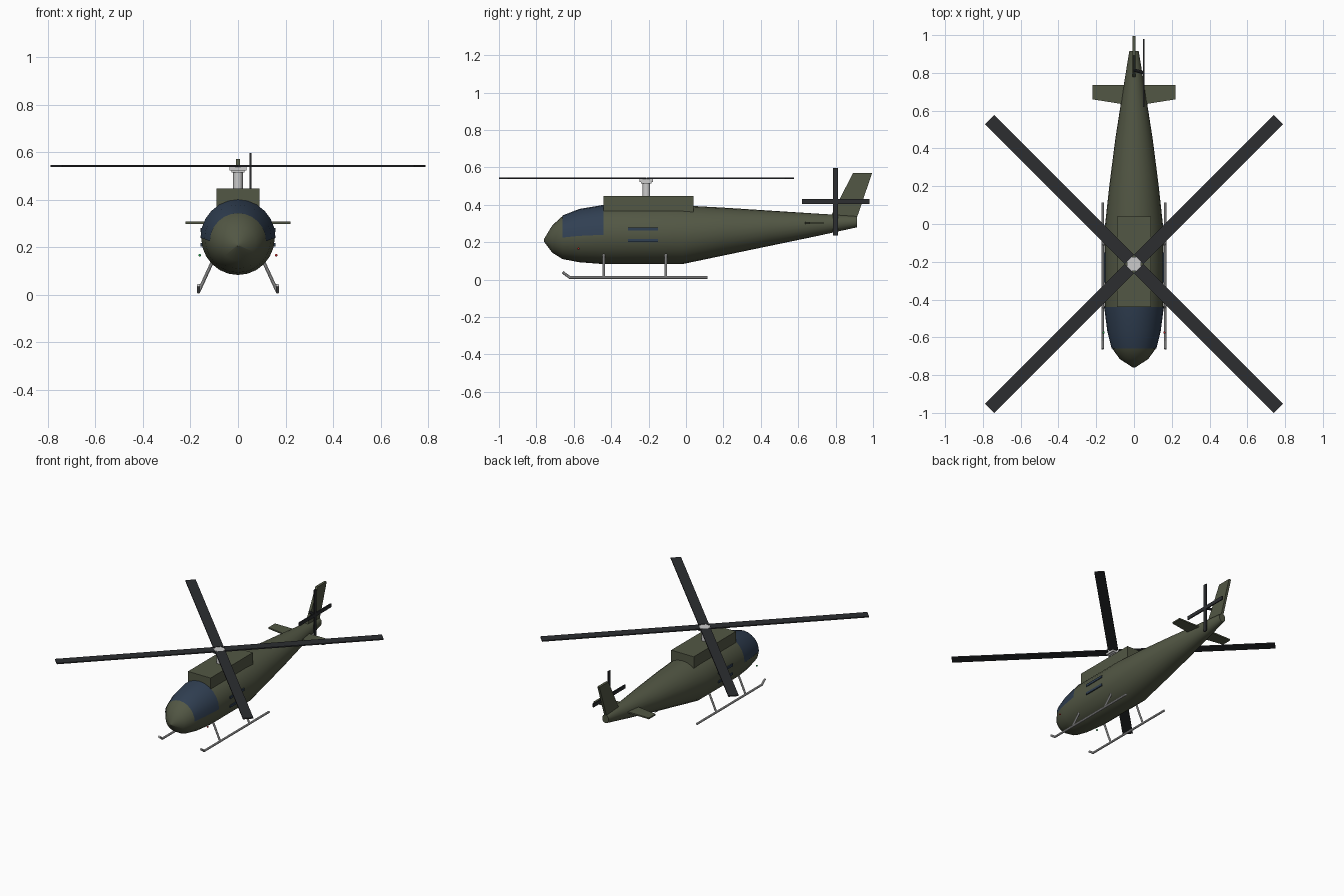
import bpy, bmesh, math
from mathutils import Vector, Matrix

if "Cube" in bpy.data.objects:
    bpy.data.objects.remove(bpy.data.objects["Cube"])


def mat(name, r, g, b):
    m = bpy.data.materials.new(name)
    m.diffuse_color = (r, g, b, 1)
    m.use_nodes = True
    m.node_tree.nodes["Principled BSDF"].inputs["Base Color"].default_value = m.diffuse_color
    return m


OLIVE = mat("olive", 0.085, 0.095, 0.058)
GLASS = mat("dark_glass", 0.03, 0.05, 0.085)
BLACK = mat("blade_black", 0.025, 0.027, 0.03)
RED = mat("red_light", 0.6, 0.02, 0.02)
GREEN = mat("green_light", 0.02, 0.4, 0.08)


def finish(name, bm, material=None, smooth=False):
    bmesh.ops.recalc_face_normals(bm, faces=bm.faces)
    me = bpy.data.meshes.new(name)
    bm.to_mesh(me)
    bm.free()
    ob = bpy.data.objects.new(name, me)
    bpy.context.collection.objects.link(ob)
    if material:
        me.materials.append(material)
    if smooth:
        bpy.ops.object.select_all(action='DESELECT')
        ob.select_set(True)
        bpy.context.view_layer.objects.active = ob
        bpy.ops.object.shade_smooth_by_angle(angle=math.radians(35))
    return ob


def box(name, lo, hi, material=None, turn=None):
    lo, hi = Vector(lo), Vector(hi)
    bm = bmesh.new()
    bmesh.ops.create_cube(bm, size=1)
    bmesh.ops.scale(bm, vec=hi - lo, verts=bm.verts)
    bmesh.ops.translate(bm, vec=(lo + hi) / 2, verts=bm.verts)
    if turn:
        bm.transform(turn)
    return finish(name, bm, material)


def rod(name, a, b, r, material=None, sides=10):
    a, b = Vector(a), Vector(b)
    d = b - a
    bm = bmesh.new()
    bmesh.ops.create_cone(bm, cap_ends=True, segments=sides, radius1=r, radius2=r, depth=d.length)
    bm.transform(Matrix.Translation((a + b) / 2) @ d.to_track_quat('Z', 'Y').to_matrix().to_4x4())
    return finish(name, bm, material, True)


def plate(name, outline, axis, thick, offset, material):
    """Flat outline extruded symmetrically along the x or z axis."""
    bm = bmesh.new()
    loops = []
    for s in (-1, 1):
        t = offset + s * thick / 2
        loops.append([bm.verts.new((t, u, v) if axis == 'x' else (u, v, t)) for u, v in outline])
    n = len(outline)
    for l in loops:
        bm.faces.new(l)
    for i in range(n):
        j = (i + 1) % n
        bm.faces.new((loops[0][i], loops[0][j], loops[1][j], loops[1][i]))
    return finish(name, bm, material)


def loft(name, sections, material, grow=0.0, half=False, sides=24):
    """Elliptic rings along y: (y, centre z, half width, half height)."""
    bm = bmesh.new()
    steps = sides // 2 + 1 if half else sides
    rings = []
    for y, zc, w, h in sections:
        ring = []
        for i in range(steps):
            a = 2 * math.pi * i / sides
            ring.append(bm.verts.new(((w + grow) * math.cos(a), y, zc + (h + grow) * math.sin(a))))
        rings.append(ring)
    for r0, r1 in zip(rings, rings[1:]):
        for i in range(steps - 1 if half else steps):
            j = (i + 1) % steps
            bm.faces.new((r0[i], r0[j], r1[j], r1[i]))
    if not half:
        bm.faces.new(rings[0])
        bm.faces.new(rings[-1])
    return finish(name, bm, material, True)


# Fuselage with tail boom, and the cockpit glass lying over its nose
hull = [(-0.76, 0.21, 0.006, 0.006), (-0.715, 0.217, 0.075, 0.073), (-0.66, 0.225, 0.115, 0.115),
        (-0.57, 0.234, 0.138, 0.141), (-0.44, 0.24, 0.155, 0.157), (-0.02, 0.24, 0.155, 0.157),
        (0.2, 0.257, 0.131, 0.128), (0.45, 0.275, 0.099, 0.094), (0.7, 0.293, 0.060, 0.060),
        (0.915, 0.31, 0.025, 0.03)]
loft("fuselage", hull, OLIVE)
loft("cockpit_glass", hull[2:5], GLASS, grow=0.003, half=True)

# Engine cowling
box("engine_cowling", (-0.09, -0.44, 0.33), (0.09, 0.04, 0.446), OLIVE)

# Main rotor
RY = -0.212
rod("rotor_mast", (0, RY, 0.43), (0, RY, 0.53), 0.02, sides=16)
box("rotor_hub_base", (-0.028, RY - 0.028, 0.515), (0.028, RY + 0.028, 0.525))
box("rotor_hub", (-0.036, RY - 0.036, 0.523), (0.036, RY + 0.036, 0.543))
for k in range(4):
    turn = Matrix.Translation((0, RY, 0.541)) @ Matrix.Rotation(math.radians(45 + 90 * k), 4, 'Z')
    box(f"rotor_blade_{k + 1}", (0.035, -0.034, -0.004), (1.081, 0.034, 0.004), BLACK, turn)

# Tail fin and stabilizer
plate("tail_fin", [(0.77, 0.33), (0.893, 0.57), (0.995, 0.57), (0.91, 0.32)], 'x', 0.018, 0, OLIVE)
plate("tail_stabilizer", [(-0.22, 0.66), (0, 0.625), (0.22, 0.66), (0.22, 0.735), (-0.22, 0.735)],
      'z', 0.01, 0.302, OLIVE)

# Tail rotor
rod("tail_rotor_shaft", (0, 0.815, 0.417), (0.053, 0.8, 0.417), 0.009, BLACK)
box("tail_rotor_blade_tall", (0.048, 0.787, 0.237), (0.056, 0.813, 0.597), BLACK)
box("tail_rotor_blade_wide", (0.048, 0.62, 0.404), (0.056, 0.98, 0.43), BLACK)

# Paired parts: skids, struts, side vents and position lights
for s, side in ((-1, "left"), (1, "right")):
    x = 0.166 * s
    rod(f"{side}_skid", (x, -0.625, 0.012), (x, 0.115, 0.012), 0.0075)
    rod(f"{side}_skid_tip", (x, -0.622, 0.012), (x, -0.66, 0.04), 0.0075)
    for y, end in ((-0.44, "front"), (-0.107, "rear")):
        rod(f"{side}_{end}_strut", (x, y, 0.012), (0.098 * s, y, 0.16), 0.007)
    for z, level in ((0.21, "lower"), (0.272, "upper")):
        box(f"{side}_{level}_vent", (s * 0.151 - 0.007, -0.31, z - 0.008),
            (s * 0.151 + 0.007, -0.15, z + 0.008), GLASS)
    bm = bmesh.new()
    bmesh.ops.create_icosphere(bm, subdivisions=2, radius=0.006)
    bmesh.ops.translate(bm, vec=(0.161 * s, -0.575, 0.166), verts=bm.verts)
    finish(f"{side}_position_light", bm, RED if s > 0 else GREEN, True)
